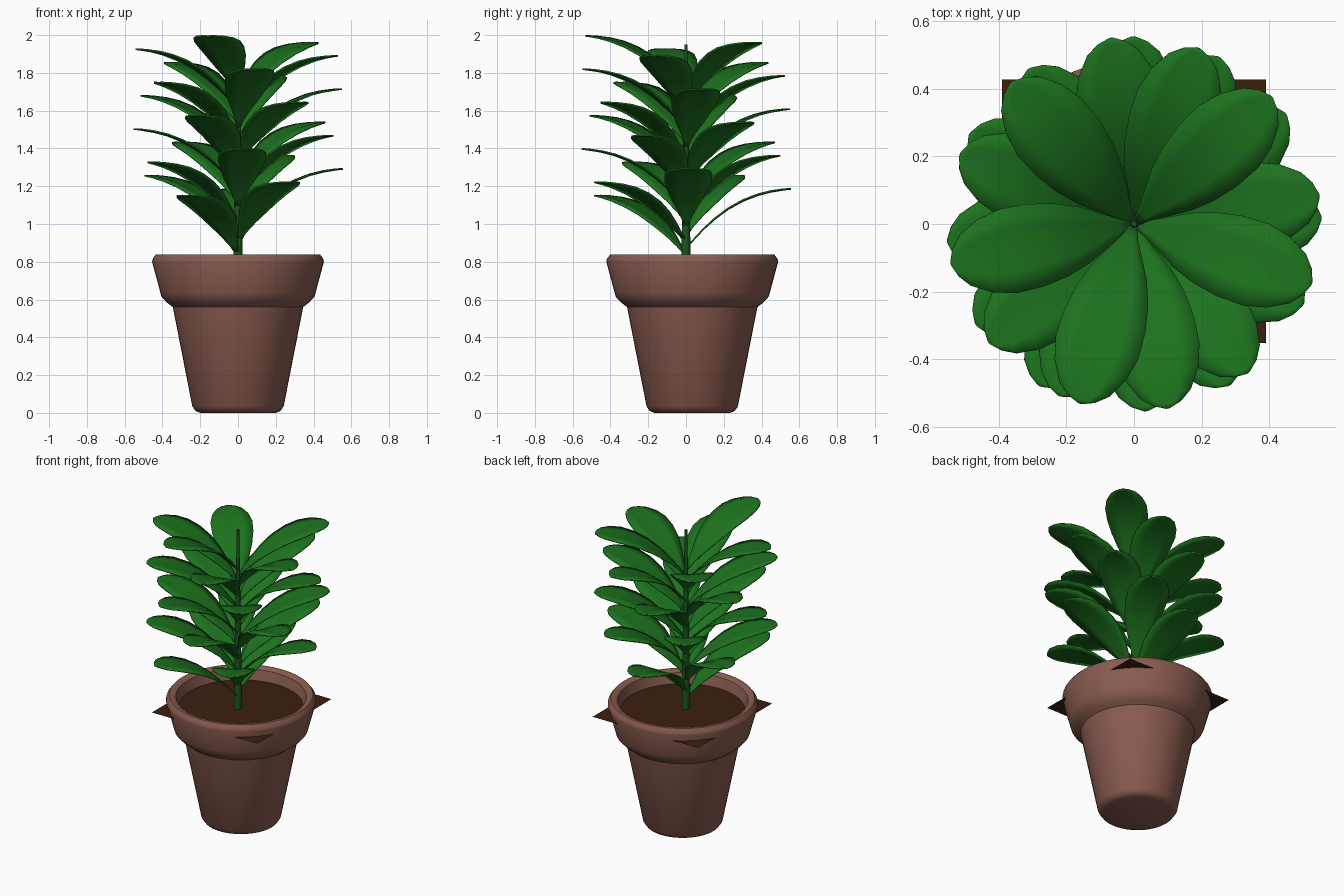
import bpy, bmesh, math

if "Cube" in bpy.data.objects:
    bpy.data.objects.remove(bpy.data.objects["Cube"])

def material(name, rgb):
    m = bpy.data.materials.new(name)
    m.diffuse_color = (*rgb, 1)
    m.use_nodes = True
    m.node_tree.nodes["Principled BSDF"].inputs["Base Color"].default_value = m.diffuse_color
    return m

def finish(name, bm, mat, angle=35):
    me = bpy.data.meshes.new(name)
    bm.to_mesh(me)
    bm.free()
    ob = bpy.data.objects.new(name, me)
    bpy.context.collection.objects.link(ob)
    me.materials.append(mat)
    bpy.ops.object.select_all(action='DESELECT')
    bpy.context.view_layer.objects.active = ob
    ob.select_set(True)
    bpy.ops.object.shade_smooth_by_angle(angle=math.radians(angle))
    return ob

def lathe(name, profile, mat, centre, n):
    # Rings of (radius, z), capped at both ends
    bm = bmesh.new()
    rings = [[bm.verts.new((centre[0] + r * math.cos(2 * math.pi * k / n),
                            centre[1] + r * math.sin(2 * math.pi * k / n), z))
              for k in range(n)] for r, z in profile]
    for a, b in zip(rings, rings[1:]):
        for k in range(n):
            bm.faces.new((a[k], a[(k + 1) % n], b[(k + 1) % n], b[k]))
    bm.faces.new(rings[0][::-1])
    bm.faces.new(rings[-1])
    return finish(name, bm, mat)

CLAY = material("clay", (0.25, 0.105, 0.08))
SOIL = material("soil", (0.045, 0.014, 0.005))
LEAF = material("leaf", (0.012, 0.17, 0.013))
STEM = material("stem", (0.012, 0.09, 0.015))
POT_Y = 0.033

# Pot with a heavy collar and hollow inside
lathe("pot", [(0.20, 0), (0.225, 0.01), (0.242, 0.035), (0.345, 0.56), (0.375, 0.583),
              (0.38, 0.588), (0.405, 0.615), (0.412, 0.64), (0.455, 0.80), (0.452, 0.815),
              (0.435, 0.838), (0.415, 0.838), (0.395, 0.825), (0.365, 0.72), (0.33, 0.58),
              (0.22, 0.06)], CLAY, (0, POT_Y), 48)

# Square soil sheet whose corners poke through the pot
bm = bmesh.new()
h = 0.39
bm.faces.new([bm.verts.new((x * h, y * h + 0.038, 0.76))
              for x, y in ((-1, -1), (1, -1), (1, 1), (-1, 1))])
finish("soil", bm, SOIL)

# Tapering stem
lathe("stem", [(0.025, 0.755), (0.008, 1.95)], STEM, (0, 0), 12)

# Leaf stations: distance out, rise, half width
STATIONS = [(0.0, 0.0, 0.010), (0.04, 0.045, 0.024), (0.09, 0.098, 0.052),
            (0.15, 0.152, 0.085), (0.22, 0.204, 0.110), (0.30, 0.248, 0.125),
            (0.38, 0.279, 0.127), (0.45, 0.297, 0.110), (0.51, 0.307, 0.077),
            (0.54, 0.311, 0.042), (0.555, 0.312, 0.006)]
ACROSS = (-1, -0.5, 0, 0.5, 1)

def leaf(name, angle, z0):
    bm = bmesh.new()
    c, s = math.cos(angle), math.sin(angle)
    rows = []
    for r, z, w in STATIONS:
        row = []
        for t in ACROSS:
            # folded slightly along the midrib, edges relaxing down
            lift = w * (0.14 * abs(t) - 0.10 * t * t)
            row.append(bm.verts.new((r * c - t * w * s, r * s + t * w * c, z0 + z + lift)))
        rows.append(row)
    for a, b in zip(rows, rows[1:]):
        for k in range(len(ACROSS) - 1):
            bm.faces.new((a[k], b[k], b[k + 1], a[k + 1]))
    ob = finish(name, bm, LEAF, 40)
    mod = ob.modifiers.new("thickness", 'SOLIDIFY')
    mod.thickness = 0.008
    mod.offset = -1

# Spiral of 25 leaves climbing the stem
for j in range(25):
    leaf(f"leaf_{j + 1:02d}", math.radians(239.6 - 149.43 * j), 0.842 + 0.0352 * j)
